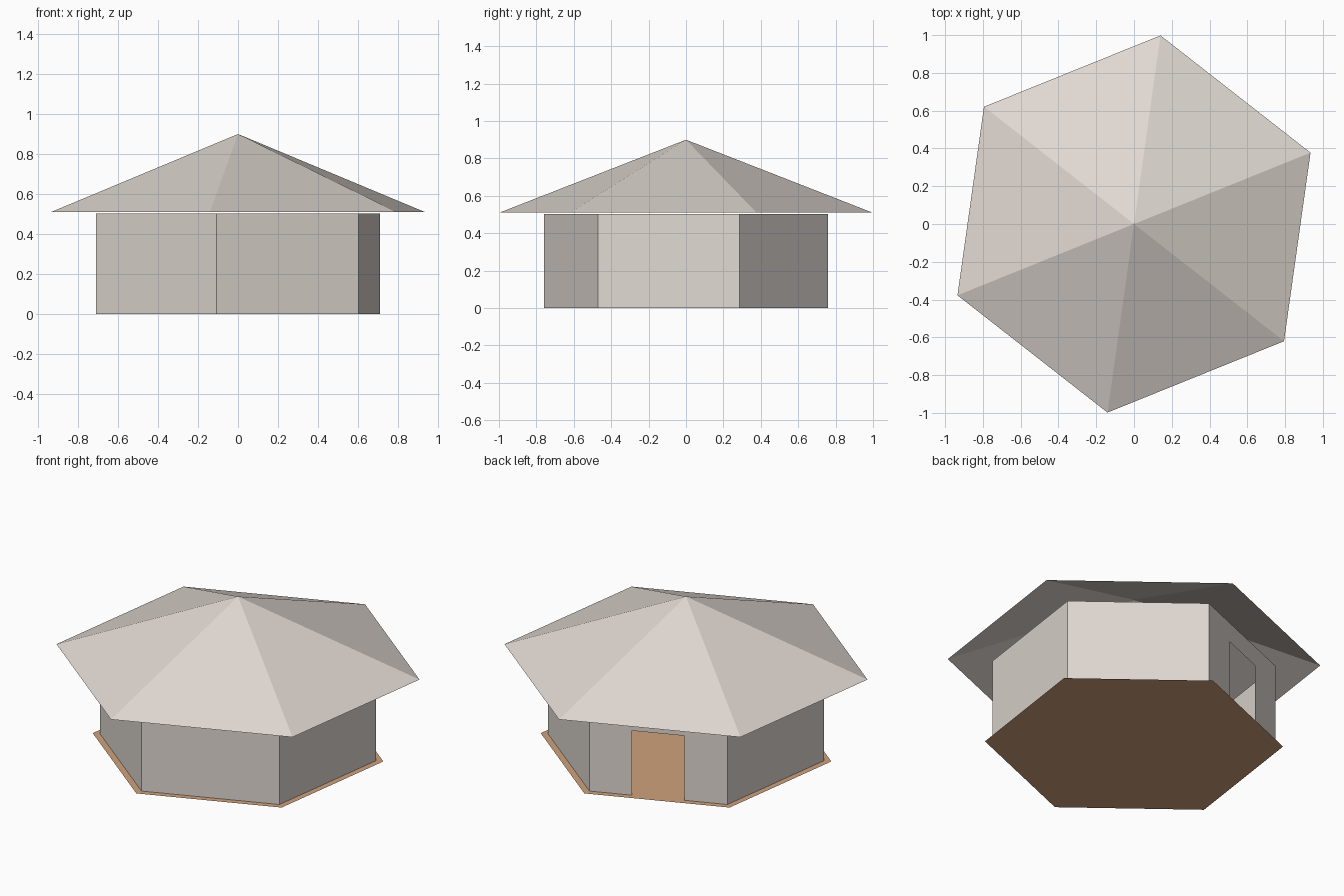
import bpy
import bmesh
from math import cos, sin, radians
from mathutils import Vector

cube = bpy.data.objects.get("Cube")
if cube:
    bpy.data.objects.remove(cube, do_unlink=True)

SIDES = 6
TURN = 22            # direction of the first corner, in degrees
EAVE_Z, APEX_Z = 0.51, 0.90
WALL_TOP = 0.503
DOOR_WALL = 1        # the wall that has the doorway
DOOR_START, DOOR_END, DOOR_TOP = 0.31, 0.69, 0.385


def material(name, colour):
    mat = bpy.data.materials.new(name)
    mat.use_nodes = True
    mat.diffuse_color = (*colour, 1)
    mat.node_tree.nodes["Principled BSDF"].inputs["Base Color"].default_value = (*colour, 1)
    return mat


def corners(radius, z):
    """Corners of the turned hexagon, counter-clockwise from above."""
    angles = [radians(TURN + i * 360 / SIDES) for i in range(SIDES)]
    return [Vector((radius * cos(a), radius * sin(a), z)) for a in angles]


def sheet(name, polygons, mat):
    """Object made of flat polygons, joined along shared edges."""
    bm = bmesh.new()
    for points in polygons:
        bm.faces.new([bm.verts.new(p) for p in points])
    bmesh.ops.remove_doubles(bm, verts=bm.verts, dist=0.0005)
    mesh = bpy.data.meshes.new(name)
    bm.to_mesh(mesh)
    bm.free()
    mesh.materials.append(mat)
    obj = bpy.data.objects.new(name, mesh)
    bpy.context.collection.objects.link(obj)
    return obj


pale_stone = material("pale_stone", (0.745, 0.686, 0.638))
tan_wood = material("tan_wood", (0.631, 0.361, 0.198))

# Floor: a thin sheet reaching a little beyond the walls
sheet("floor", [corners(0.807, 0)], tan_wood)

# Walls: one panel per side, one of them cut by an open doorway
base = corners(0.766, 0)
up = Vector((0, 0, WALL_TOP))
door_up = Vector((0, 0, DOOR_TOP))
panels = []
for i in range(SIDES):
    a, b = base[i], base[(i + 1) % SIDES]
    outline = [a]
    if i == DOOR_WALL:
        left, right = a.lerp(b, DOOR_START), a.lerp(b, DOOR_END)
        outline += [left, left + door_up, right + door_up, right]
    panels.append(outline + [b, b + up, a + up])
sheet("walls", panels, pale_stone)

# Roof: an open six-sided pyramid with wide eaves
eave = corners(1.008, EAVE_Z)
apex = Vector((0, 0, APEX_Z))
sheet("roof", [(eave[i], eave[(i + 1) % SIDES], apex) for i in range(SIDES)], pale_stone)
